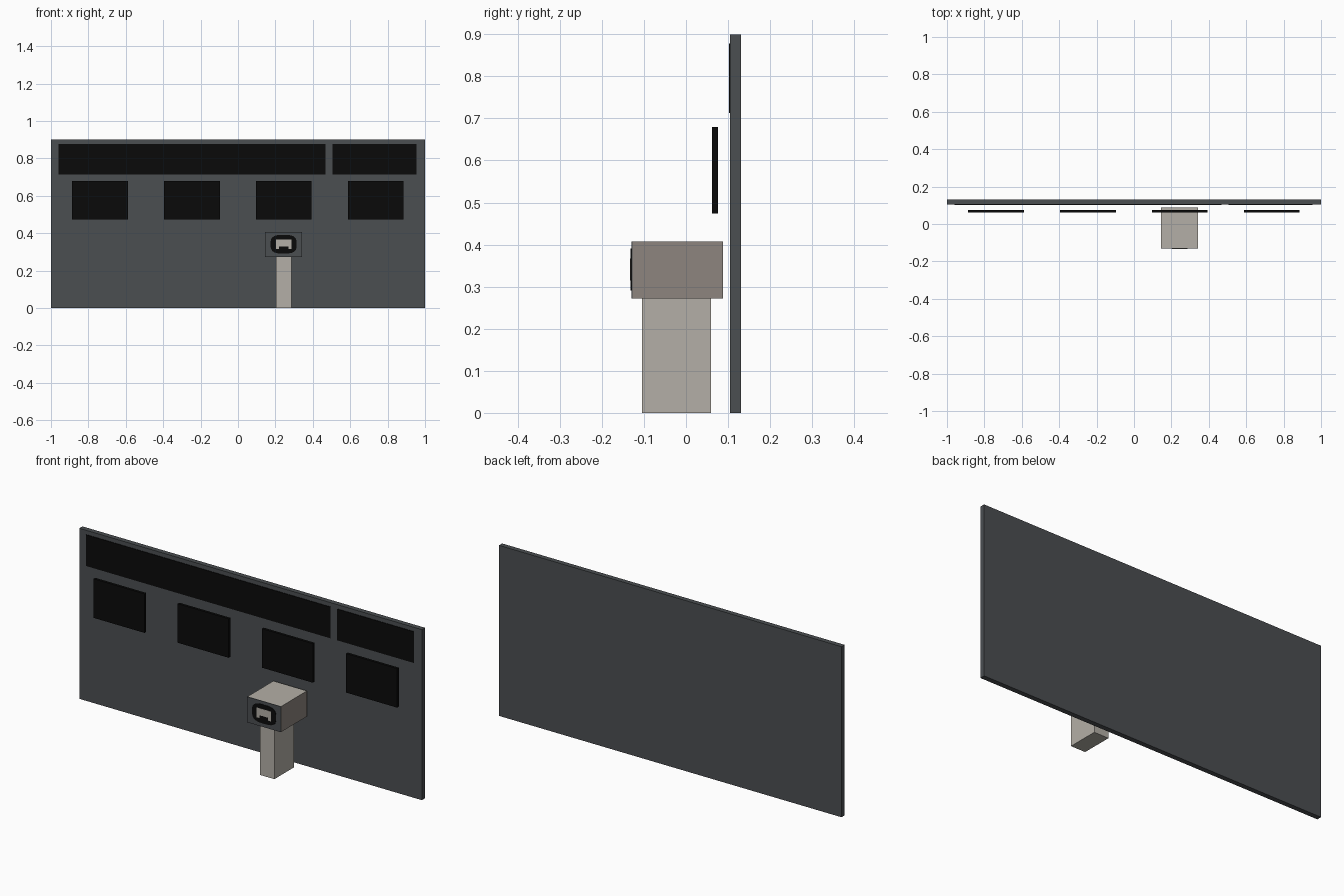
import bpy, bmesh, math

cube = bpy.data.objects.get("Cube")
if cube:
    bpy.data.objects.remove(cube, do_unlink=True)


def material(name, rgb):
    m = bpy.data.materials.new(name)
    m.diffuse_color = (*rgb, 1)
    m.use_nodes = True
    m.node_tree.nodes["Principled BSDF"].inputs["Base Color"].default_value = (*rgb, 1)
    return m


SLATE = material("slate grey", (0.070, 0.077, 0.083))
CREAM = material("warm light grey", (0.456, 0.430, 0.385))
TAUPE = material("taupe", (0.266, 0.235, 0.209))
BLACK = material("black", (0.003, 0.003, 0.003))


def finish(name, bm, *mats):
    bmesh.ops.recalc_face_normals(bm, faces=bm.faces)
    me = bpy.data.meshes.new(name)
    bm.to_mesh(me)
    bm.free()
    for m in mats:
        me.materials.append(m)
    ob = bpy.data.objects.new(name, me)
    bpy.context.collection.objects.link(ob)
    return ob


def box(name, x, y, z, *mats):
    """Box spanning the (low, high) ranges on each axis."""
    bm = bmesh.new()
    bmesh.ops.create_cube(bm, size=1)
    for v in bm.verts:
        v.co = [r[0] if c < 0 else r[1] for c, r in zip(v.co, (x, y, z))]
    return finish(name, bm, *mats)


def plate(name, outline, y, mat):
    """Flat x-z outline extruded through the y range."""
    bm = bmesh.new()
    face = bm.faces.new([bm.verts.new((px, y[0], pz)) for px, pz in outline])
    ext = bmesh.ops.extrude_face_region(bm, geom=[face])
    for v in ext["geom"]:
        if isinstance(v, bmesh.types.BMVert):
            v.co.y = y[1]
    return finish(name, bm, mat)


# Back wall with its two header panels
box("back_wall", (-1, 1), (0.105, 0.131), (0, 0.9), SLATE)
box("header_panel_wide", (-0.96, 0.468), (0.102, 0.106), (0.713, 0.878), BLACK)
box("header_panel_narrow", (0.506, 0.955), (0.102, 0.106), (0.713, 0.878), BLACK)

# Row of four screens standing off the wall
for i in range(4):
    cx = -0.738 + i * 0.4915
    box(f"screen_{i + 1}", (cx - 0.149, cx + 0.149), (0.062, 0.076),
        (0.474, 0.68), BLACK)

# Pedestal
box("pedestal_column", (0.202, 0.286), (-0.105, 0.06), (0, 0.274), CREAM)

# Pedestal head: light top and underside, taupe sides
head = box("pedestal_head", (0.145, 0.341), (-0.127, 0.088), (0.272, 0.407), CREAM, TAUPE)
for p in head.data.polygons:
    p.material_index = 0 if abs(p.normal.z) > 0.5 else 1
box("head_front_panel", (0.145, 0.341), (-0.13, -0.127), (0.272, 0.407), SLATE)

# Rounded black bezel on the head front
bezel = []
for i in range(32):
    a = math.tau * (i + 0.5) / 32
    c, s = math.cos(a), math.sin(a)
    bezel.append((0.244 + 0.07 * math.copysign(abs(c) ** 0.65, c),
                  0.341 + 0.05 * math.copysign(abs(s) ** 0.65, s)))
plate("bezel", bezel, (-0.132, -0.13), BLACK)

# Light arch-shaped insert with a notch at the bottom
arch = [(-0.042, 0.315), (-0.025, 0.315), (-0.025, 0.330), (0.025, 0.330),
        (0.025, 0.315), (0.042, 0.315), (0.042, 0.367), (-0.042, 0.367)]
plate("bezel_insert", [(0.244 + dx, z) for dx, z in arch], (-0.133, -0.1315), CREAM)
